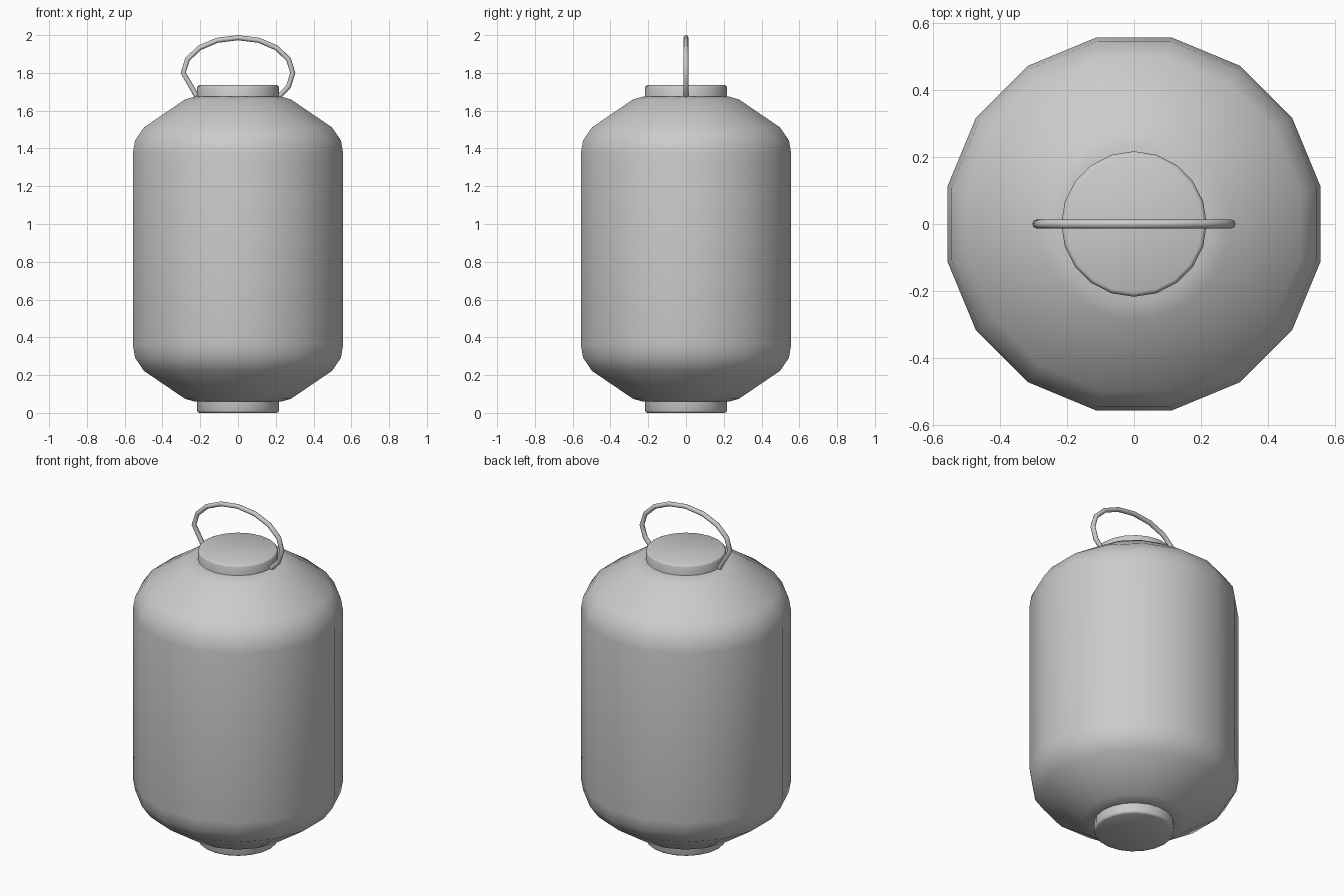
import bpy, bmesh
from math import sin, cos, pi, radians

if "Cube" in bpy.data.objects:
    bpy.data.objects.remove(bpy.data.objects["Cube"])


def finish(obj, angle):
    bpy.ops.object.select_all(action='DESELECT')
    obj.select_set(True)
    bpy.context.view_layer.objects.active = obj
    bpy.ops.object.shade_smooth_by_angle(angle=radians(angle))


def lathe(name, profile, sides, turn=0.0, angle=40):
    """Closed solid turned around z from (radius, height) points, bottom to top."""
    bm = bmesh.new()
    rings = []
    for r, z in profile:
        rings.append([bm.verts.new((r * cos(turn + 2 * pi * i / sides),
                                    r * sin(turn + 2 * pi * i / sides), z))
                      for i in range(sides)])
    for a, b in zip(rings, rings[1:]):
        for i in range(sides):
            j = (i + 1) % sides
            bm.faces.new((a[i], a[j], b[j], b[i]))
    bm.faces.new(rings[0][::-1])
    bm.faces.new(rings[-1])
    mesh = bpy.data.meshes.new(name)
    bm.to_mesh(mesh)
    bm.free()
    obj = bpy.data.objects.new(name, mesh)
    bpy.context.collection.objects.link(obj)
    finish(obj, angle)
    return obj


# lantern body: 16-sided barrel, upper half of the profile mirrored downwards
MID = 0.867
upper = [(0.568, 1.37), (0.556, 1.442), (0.507, 1.512), (0.285, 1.66), (0.23, 1.675)]
lower = [(r, 2 * MID - z) for r, z in reversed(upper)]
lathe("lantern_body", lower + upper, 16, pi / 16)

# round end caps with softened outer rims
R, B = 0.217, 0.012
lathe("top_cap", [(R, 1.65), (R, 1.735 - B), (R - 0.004, 1.735 - 0.004), (R - B, 1.735)], 20)
lathe("bottom_cap", [(R - B, 0), (R - 0.004, 0.004), (R, B), (R, 0.085)], 20)

# carrying handle: open elliptical wire loop
degrees = [-41] + [-22.5 + 22.5 * i for i in range(10)] + [221]
curve = bpy.data.curves.new("handle", 'CURVE')
curve.dimensions = '3D'
curve.bevel_depth = 0.0135
curve.bevel_resolution = 2
curve.use_fill_caps = True
spline = curve.splines.new('POLY')
spline.points.add(len(degrees) - 1)
for p, d in zip(spline.points, degrees):
    t = radians(d)
    p.co = (0.29 * cos(t), 0, 1.80 + 0.1865 * sin(t), 1)
handle = bpy.data.objects.new("handle", curve)
bpy.context.collection.objects.link(handle)
bpy.ops.object.select_all(action='DESELECT')
handle.select_set(True)
bpy.context.view_layer.objects.active = handle
bpy.ops.object.convert(target='MESH')
finish(bpy.context.view_layer.objects.active, 50)
